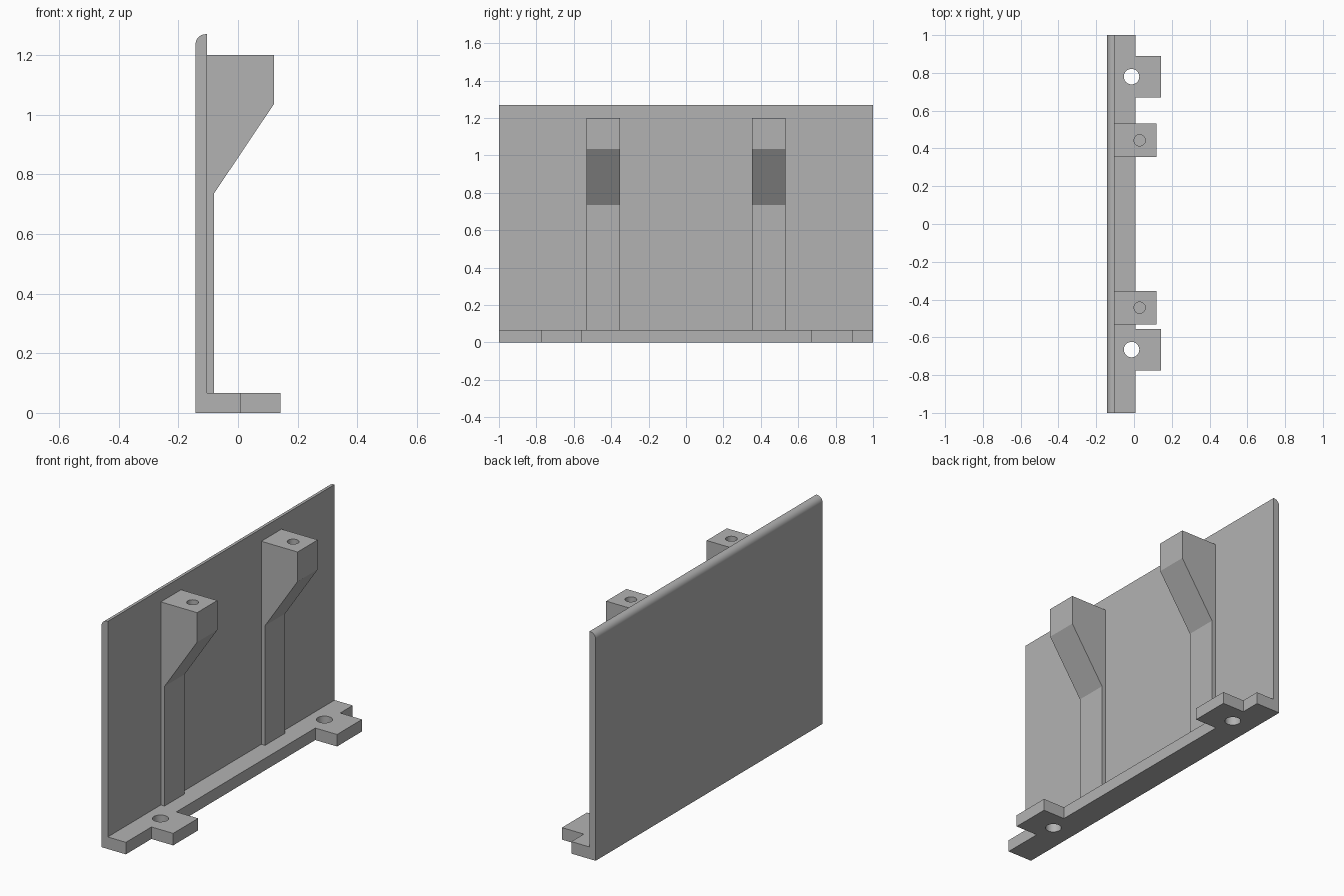
import bpy
import bmesh
import math
from mathutils import Vector

if "Cube" in bpy.data.objects:
    bpy.data.objects.remove(bpy.data.objects["Cube"], do_unlink=True)

grey = bpy.data.materials.new("plain_grey")
grey.use_nodes = True
GREY = (0.448, 0.448, 0.448, 1)
grey.diffuse_color = GREY
grey.node_tree.nodes["Principled BSDF"].inputs["Base Color"].default_value = GREY


def prism(name, points, offset):
    """Extrude a closed outline of 3D points along an offset."""
    bm = bmesh.new()
    face = bm.faces.new([bm.verts.new(p) for p in points])
    geom = bmesh.ops.extrude_face_region(bm, geom=[face])["geom"]
    verts = [g for g in geom if isinstance(g, bmesh.types.BMVert)]
    bmesh.ops.translate(bm, verts=verts, vec=Vector(offset))
    bmesh.ops.recalc_face_normals(bm, faces=bm.faces)
    mesh = bpy.data.meshes.new(name)
    bm.to_mesh(mesh)
    bm.free()
    mesh.materials.append(grey)
    obj = bpy.data.objects.new(name, mesh)
    bpy.context.collection.objects.link(obj)
    return obj


def drill(obj, x, y, z, radius, depth):
    """Cut a vertical round hole downwards from height z."""
    ring = [(x + radius * math.cos(a), y + radius * math.sin(a), z)
            for a in (math.tau * i / 32 for i in range(32))]
    cutter = prism("hole_cutter", ring, (0, 0, -depth))
    cutter.hide_render = True
    mod = obj.modifiers.new("hole", "BOOLEAN")
    mod.operation = "DIFFERENCE"
    mod.solver = "EXACT"
    mod.object = cutter
    bpy.context.view_layer.update()
    done = obj.evaluated_get(bpy.context.evaluated_depsgraph_get())
    mesh = bpy.data.meshes.new_from_object(done)
    obj.modifiers.clear()
    obj.data = mesh
    bpy.data.objects.remove(cutter, do_unlink=True)


BACK, INNER, RAIL, TAB = -0.1425, -0.104, 0.008, 0.1425
BASE, TOP = 0.067, 1.27
parts = []

# Upright panel with a rounded outer top edge
r = 0.034
profile = [(INNER, 0), (INNER, TOP)]
for i in range(11):
    a = math.pi / 2 * (1 + i / 10)
    profile.append((BACK + r + r * math.cos(a), TOP - r + r * math.sin(a)))
profile.append((BACK, 0))
parts.append(prism("upright_panel", [(x, -1, z) for x, z in profile], (0, 2, 0)))

# Foot rail with two drilled mounting tabs
outline = [(INNER, -1), (RAIL, -1)]
tab_centres = (-0.665, 0.78)
for y in tab_centres:
    outline += [(RAIL, y - 0.11), (TAB, y - 0.11), (TAB, y + 0.11), (RAIL, y + 0.11)]
outline += [(RAIL, 1), (INNER, 1)]
foot = prism("foot_rail", [(x, y, 0) for x, y in outline], (0, 0, BASE))
for y in tab_centres:
    drill(foot, -0.013, y, 0.1, 0.041, 0.2)
parts.append(foot)

# Support ribs widening into screw bosses
rib = [(INNER, BASE), (-0.081, BASE), (-0.081, 0.735),
       (0.12, 1.035), (0.12, 1.2), (INNER, 1.2)]
for name, y in (("front_rib", -0.443), ("back_rib", 0.443)):
    obj = prism(name, [(x, y - 0.089, z) for x, z in rib], (0, 0.178, 0))
    drill(obj, 0.03, y, 1.25, 0.03, 0.25)
    parts.append(obj)

# Smooth only the round surfaces
for obj in bpy.context.selected_objects:
    obj.select_set(False)
for obj in parts:
    obj.select_set(True)
bpy.context.view_layer.objects.active = parts[0]
bpy.ops.object.shade_smooth_by_angle(angle=math.radians(30))
